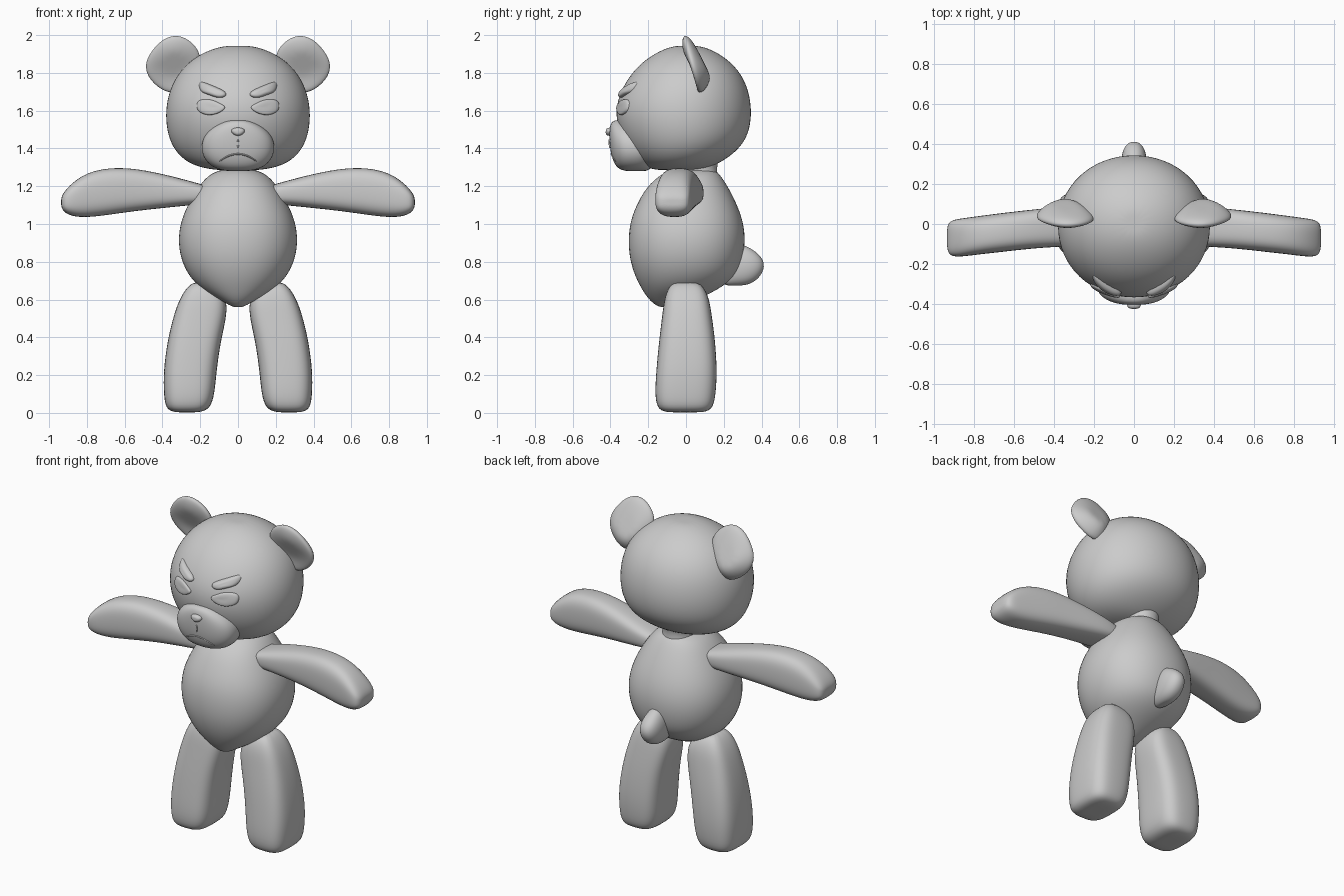
import bpy
import bmesh
from math import sin, cos, pi, copysign
from mathutils import Vector
from mathutils.bvhtree import BVHTree

default_cube = bpy.data.objects.get("Cube")
if default_cube:
    bpy.data.objects.remove(default_cube, do_unlink=True)

# One plain grey for the whole bear
grey = bpy.data.materials.new("plain grey")
grey.use_nodes = True
grey.diffuse_color = (0.6, 0.6, 0.6, 1)
grey.node_tree.nodes["Principled BSDF"].inputs["Base Color"].default_value = grey.diffuse_color


def finish(name, bm, levels=2):
    """Turn a bmesh into a smooth, subdivided object."""
    bmesh.ops.recalc_face_normals(bm, faces=bm.faces)
    for face in bm.faces:
        face.smooth = True
    mesh = bpy.data.meshes.new(name)
    bm.to_mesh(mesh)
    bm.free()
    mesh.materials.append(grey)
    obj = bpy.data.objects.new(name, mesh)
    bpy.context.collection.objects.link(obj)
    if levels:
        subsurf = obj.modifiers.new("smooth", "SUBSURF")
        subsurf.levels = subsurf.render_levels = levels
    return obj


def bridge(name, rings, levels=2):
    """Skin a stack of point rings and close both ends."""
    bm = bmesh.new()
    loops = [[bm.verts.new(p) for p in ring] for ring in rings]
    count = len(loops[0])
    for low, high in zip(loops, loops[1:]):
        for i in range(count):
            j = (i + 1) % count
            bm.faces.new((low[i], low[j], high[j], high[i]))
    for loop in (loops[0], loops[-1]):
        centre = bm.verts.new(sum((v.co for v in loop), Vector()) / count)
        for i in range(count):
            bm.faces.new((loop[i], loop[(i + 1) % count], centre))
    return finish(name, bm, levels)


def section(a_low, a_high, b_low, b_high, power, count=16):
    """Rounded box outline inside the given limits."""
    points = []
    for i in range(count):
        t = 2 * pi * (i + 0.5) / count
        c, s = cos(t), sin(t)
        a = copysign(abs(c) ** (2 / power), c)
        b = copysign(abs(s) ** (2 / power), s)
        points.append(((a_low + a_high + a * (a_high - a_low)) / 2,
                       (b_low + b_high + b * (b_high - b_low)) / 2))
    return points


def upright(name, table, power, side=1):
    """Loft along z; rows are z, x limits, y limits."""
    return bridge(name, [[(side * x, y, row[0]) for x, y in section(*row[1:], power)]
                         for row in table])


def symmetric(table):
    return [(z, -r, r, front, back) for z, r, front, back in table]


# Head: z, half width, front, back
head = upright("head", symmetric([
    (1.285, .13, -.17, .08), (1.31, .25, -.24, .16), (1.37, .33, -.3, .26),
    (1.45, .375, -.35, .33), (1.55, .393, -.38, .355), (1.65, .387, -.375, .352),
    (1.75, .355, -.33, .325), (1.84, .29, -.26, .265), (1.91, .19, -.16, .17),
    (1.943, .08, -.07, .08)]), 2.05)

# Neck and torso
upright("neck", symmetric([(1.2, .13, -.09, .18), (1.28, .09, -.08, .165),
                           (1.33, .1, -.08, .17), (1.38, .12, -.1, .2)]), 2.2)
upright("torso", symmetric([
    (.56, .03, -.15, -.04), (.6, .1, -.2, .06), (.65, .19, -.235, .17),
    (.72, .265, -.275, .27), (.82, .313, -.307, .31), (.93, .325, -.313, .322),
    (1.03, .305, -.298, .305), (1.12, .262, -.258, .268), (1.2, .212, -.21, .225),
    (1.26, .16, -.14, .185), (1.29, .09, -.08, .15)]), 2.2)

# Tail: rounded stub pointing back
upright("tail", symmetric([
    (.675, .025, .2, .32), (.7, .055, .18, .378), (.76, .068, .18, .42),
    (.82, .064, .18, .412), (.87, .045, .18, .35), (.895, .02, .2, .29)]), 2.3)

# Ear outline as x and z
ear_outline = [(.19, 1.9), (.24, 1.97), (.32, 2.01), (.4, 1.985), (.46, 1.92),
               (.5, 1.85), (.48, 1.76), (.36, 1.67), (.26, 1.72), (.2, 1.8)]
ear_layers = [(.5, -.022), (.94, -.02), (1, 0), (.88, .025), (.5, .06)]

for label, side in (("left", 1), ("right", -1)):
    # Legs
    upright(label + "_leg", [
        (.003, .2, .34, -.11, .1), (.022, .145, .385, -.155, .145),
        (.1, .122, .395, -.167, .16), (.22, .112, .397, -.16, .167),
        (.38, .09, .376, -.145, .157), (.52, .055, .342, -.127, .138),
        (.62, .06, .305, -.115, .122), (.69, .13, .25, -.08, .08)], 3.3, side)

    # Arms: x, y limits, z limits
    arm_table = [(.12, -.1, .08, 1.11, 1.19), (.24, -.11, .1, 1.1, 1.225),
                 (.38, -.115, .088, 1.085, 1.262), (.52, -.125, .072, 1.07, 1.292),
                 (.65, -.14, .058, 1.052, 1.302), (.77, -.153, .042, 1.035, 1.285),
                 (.86, -.165, .03, 1.034, 1.237), (.92, -.165, .02, 1.057, 1.175),
                 (.936, -.13, -.01, 1.09, 1.14)]
    bridge(label + "_arm", [[(side * row[0], y, z) for y, z in section(*row[1:], 3)]
                            for row in arm_table])

    # Ears: flat in front, domed behind, leaning back toward the root
    bridge(label + "_ear", [
        [(side * (.345 + (x - .345) * scale),
          depth + (2 - z) * .25,
          1.85 + (z - 1.85) * scale) for x, z in ear_outline]
        for scale, depth in ear_layers])


def surface(obj):
    """Return a lookup for the front of a finished part."""
    tree = BVHTree.FromObject(obj, bpy.context.evaluated_depsgraph_get())

    def front(x, z):
        hit = tree.ray_cast(Vector((x, -2, z)), Vector((0, 1, 0)))[0]
        return hit.y if hit else -.3
    return front


def relief(name, outline, front, height, side=1, domed=False):
    """Raised patch that follows the surface behind it."""
    cx = sum(p[0] for p in outline) / len(outline)
    cz = sum(p[1] for p in outline) / len(outline)
    layers = [(1, -.02), (1, height * .5), (.9, height), (.5, height)]
    if domed:
        layers = [(1, -.02), (.95, height * .4), (.7, height * .85), (.35, height)]
    rings = []
    for scale, rise in layers:
        ring = []
        for px, pz in outline:
            x, z = cx + (px - cx) * scale, cz + (pz - cz) * scale
            ring.append((side * x, front(side * x, z) - rise, z))
        rings.append(ring)
    return bridge(name, rings)


bpy.context.view_layer.update()
face_front = surface(head)

# Closed eyes and slanted brows
eye = [(.055, 1.62), (.1, 1.64), (.14, 1.662), (.215, 1.662), (.222, 1.62),
       (.21, 1.59), (.15, 1.57), (.09, 1.59)]
brow = [(.055, 1.675), (.1, 1.66), (.16, 1.685), (.21, 1.7), (.215, 1.765),
        (.16, 1.745), (.1, 1.72), (.06, 1.7)]
for label, side in (("left", 1), ("right", -1)):
    relief(label + "_eye", eye, face_front, .014, side)
    relief(label + "_brow", brow, face_front, .026, side, domed=True)

# Muzzle: z, half width, front, back
muzzle = upright("muzzle", symmetric([
    (1.28, .07, -.33, -.2), (1.3, .14, -.372, -.18), (1.35, .188, -.395, -.16),
    (1.41, .2, -.406, -.16), (1.47, .183, -.409, -.18), (1.52, .13, -.406, -.2),
    (1.55, .06, -.39, -.25)]), 2.5)
bpy.context.view_layer.update()
muzzle_front = surface(muzzle)

# Nose and the seam under it
relief("nose", [(-.04, 1.505), (0, 1.515), (.04, 1.505), (.038, 1.48), (0, 1.458),
                (-.038, 1.48)], muzzle_front, .02, domed=True)
relief("nose_seam", [(-.006, 1.45), (.006, 1.45), (.006, 1.4), (-.006, 1.4)],
       muzzle_front, .006)

# Frowning lip: an arch of constant thickness
arch = [(-.1 + .025 * i, 1.372 - 4 * (-.1 + .025 * i) ** 2) for i in range(9)]
lip = [(x, z) for x, z in arch] + [(x * .9, z - .014) for x, z in reversed(arch)]
bm = bmesh.new()
outer = [bm.verts.new((x, muzzle_front(x, z) + .006, z + .008)) for x, z in arch]
ridge = [bm.verts.new((x, muzzle_front(x, z) - .01, z)) for x, z in arch]
inner = [bm.verts.new((x, muzzle_front(x, z) + .006, z - .01)) for x, z in arch]
for upper, lower in ((outer, ridge), (ridge, inner), (inner, outer)):
    for i in range(len(arch) - 1):
        bm.faces.new((upper[i], upper[i + 1], lower[i + 1], lower[i]))
for end in (0, -1):
    bm.faces.new((outer[end], ridge[end], inner[end]))
finish("frowning_lip", bm)
